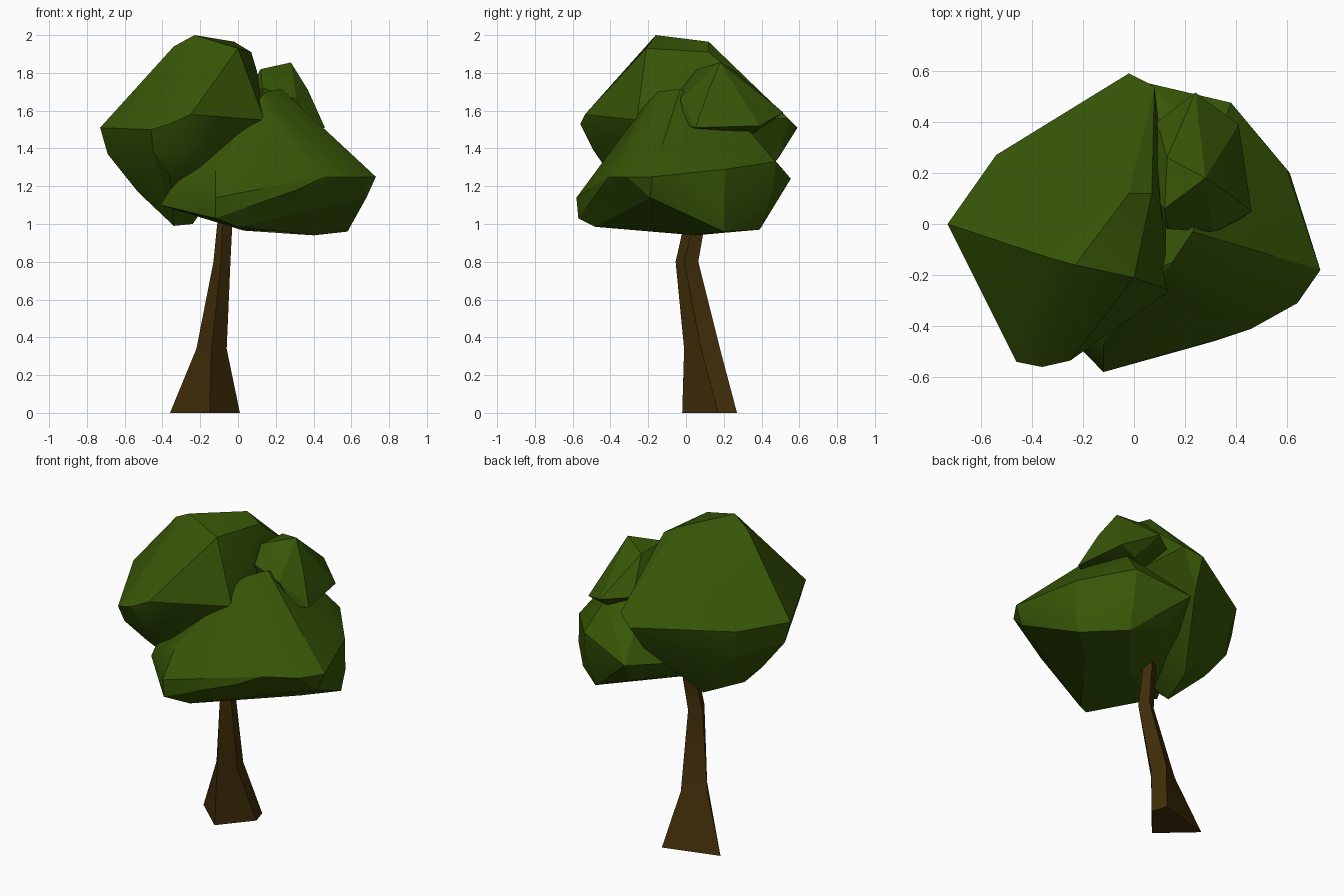
import bpy, bmesh, math


def material(name, rgb):
    m = bpy.data.materials.new(name)
    m.diffuse_color = (*rgb, 1)
    return m


LEAF = material("leaf_green", (0.038, 0.092, 0.002))
BARK = material("bark_brown", (0.055, 0.028, 0.003))


def finish(bm, name, mat, angle):
    bmesh.ops.recalc_face_normals(bm, faces=bm.faces)
    me = bpy.data.meshes.new(name)
    bm.to_mesh(me)
    bm.free()
    ob = bpy.data.objects.new(name, me)
    bpy.context.collection.objects.link(ob)
    me.materials.append(mat)
    bpy.ops.object.select_all(action='DESELECT')
    ob.select_set(True)
    bpy.context.view_layer.objects.active = ob
    bpy.ops.object.shade_smooth_by_angle(angle=math.radians(angle))


def clump(name, points):
    """Faceted leaf clump: the hull around its corner points."""
    bm = bmesh.new()
    for p in points:
        bm.verts.new(p)
    bmesh.ops.convex_hull(bm, input=bm.verts)
    loose = [v for v in bm.verts if not v.link_faces]
    bmesh.ops.delete(bm, geom=loose, context='VERTS')
    bmesh.ops.dissolve_limit(bm, angle_limit=math.radians(3),
                             verts=bm.verts, edges=bm.edges)
    finish(bm, name, LEAF, 20)


def loft(name, rings):
    """Skin a stack of (height, outline) cross-sections."""
    bm = bmesh.new()
    loops = [[bm.verts.new((x, y, z)) for x, y in outline]
             for z, outline in rings]
    for a, b in zip(loops, loops[1:]):
        for i in range(len(a)):
            j = (i + 1) % len(a)
            bm.faces.new((a[i], a[j], b[j], b[i]))
    bm.faces.new(loops[0])
    bm.faces.new(loops[-1])
    finish(bm, name, BARK, 40)


# four-sided, flared and bent trunk
loft("trunk", [
    (0.0, [(0.01, 0.17), (-0.02, 0.27), (-0.36, 0.17), (-0.15, -0.02)]),
    (0.34, [(-0.06, 0.08), (-0.09, 0.18), (-0.22, 0.10), (-0.14, -0.01)]),
    (0.8, [(-0.04, -0.01), (-0.06, 0.065), (-0.13, 0.02), (-0.09, -0.055)]),
    (1.0, [(-0.03, 0.04), (-0.05, 0.10), (-0.11, 0.06), (-0.08, -0.01)]),
    (1.2, [(-0.02, 0.08), (-0.04, 0.12), (-0.08, 0.09), (-0.06, 0.04)])])

# tall clump on the left
clump("upper_left_leaves", [
    (-0.23, -0.16, 2.0), (-0.34, -0.13, 1.94), (0.0, -0.21, 1.93),
    (-0.02, 0.12, 1.965), (0.07, 0.12, 1.91), (0.1, 0.1, 1.81),
    (-0.73, 0, 1.51), (-0.46, -0.54, 1.5), (-0.36, -0.56, 1.53),
    (-0.25, -0.535, 1.58), (0.14, -0.26, 1.55), (-0.54, 0.27, 1.5),
    (-0.02, 0.59, 1.51), (0.08, 0.54, 1.56), (0.12, 0.2, 1.55),
    (-0.69, 0.0, 1.37), (-0.45, -0.49, 1.39), (-0.28, -0.49, 1.39),
    (-0.2, -0.35, 1.28), (-0.36, -0.4, 1.26), (-0.53, 0.0, 1.17),
    (-0.5, 0.25, 1.32), (-0.05, 0.49, 1.35), (-0.24, 0.17, 1.0),
    (-0.34, -0.1, 0.99)])

# wide low clump on the right
clump("lower_right_leaves", [
    (0.23, -0.03, 1.715), (0.15, -0.15, 1.7), (0.12, -0.24, 1.6),
    (-0.12, -0.46, 1.3), (-0.12, -0.58, 1.14), (-0.12, -0.57, 1.03),
    (0.0, -0.48, 0.985), (0.31, -0.46, 1.18), (0.46, -0.41, 1.25),
    (0.64, -0.31, 1.25), (0.73, -0.18, 1.25), (0.64, 0.04, 1.29),
    (0.6, 0.21, 1.29), (0.38, 0.475, 1.33), (0.38, 0.46, 1.17),
    (0.04, 0.555, 1.24), (0.33, 0.33, 1.5), (0.68, -0.19, 1.14),
    (0.61, 0.2, 1.1), (0.58, 0.2, 0.96), (0.4, 0.05, 0.94),
    (0.03, 0.0, 0.965), (0.36, 0.39, 0.97), (0.1, 0.42, 1.08),
    (-0.41, -0.28, 1.1), (-0.33, -0.33, 1.23)])

# small clump at the back right
clump("back_right_leaves", [
    (0.28, 0.18, 1.855), (0.13, 0.26, 1.81), (0.12, 0.06, 1.82),
    (0.37, 0.12, 1.71), (0.31, -0.03, 1.66), (0.13, -0.02, 1.72),
    (0.4, 0.2, 1.62), (0.46, 0.05, 1.51), (0.39, 0.0, 1.52),
    (0.41, 0.39, 1.52), (0.24, 0.515, 1.59), (0.09, 0.4, 1.6),
    (0.3, 0.36, 1.48), (0.15, 0.05, 1.48), (0.05, 0.15, 1.7)])
